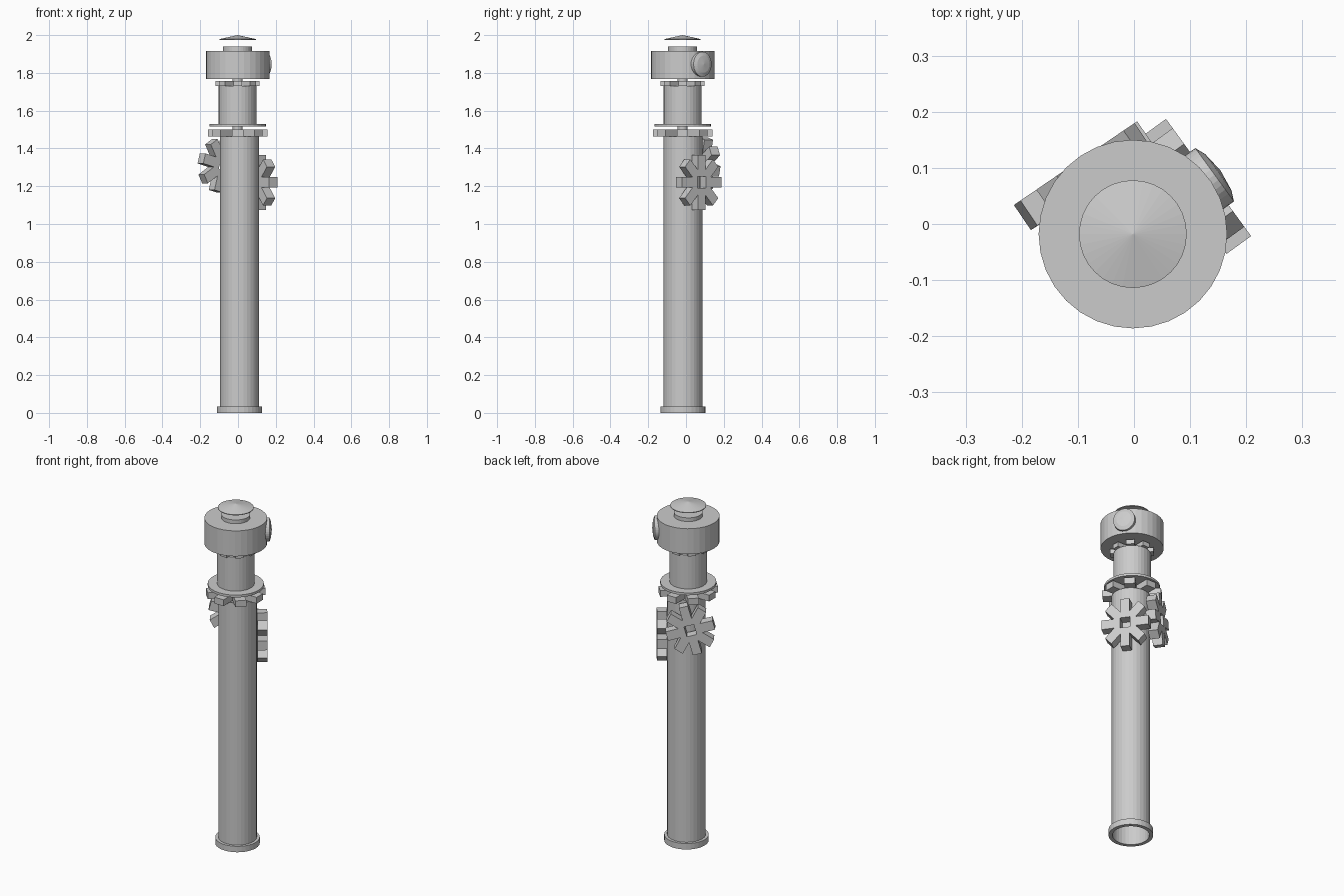
import bpy, bmesh, math
from mathutils import Matrix, Vector

default = bpy.data.objects.get("Cube")
if default:
    bpy.data.objects.remove(default, do_unlink=True)

grey = bpy.data.materials.new("plain_grey")
grey.use_nodes = True
grey.diffuse_color = (0.6, 0.6, 0.6, 1)
grey.node_tree.nodes["Principled BSDF"].inputs["Base Color"].default_value = (0.6, 0.6, 0.6, 1)

SHAFT = Vector((0.008, -0.016, 0))   # axis of the long shaft
UPPER = Vector((-0.002, -0.018, 0))  # axis of everything above it
SIDES = 32


def add_object(name, bm, matrix):
    bmesh.ops.recalc_face_normals(bm, faces=bm.faces)
    mesh = bpy.data.meshes.new(name)
    bm.to_mesh(mesh)
    bm.free()
    mesh.materials.append(grey)
    obj = bpy.data.objects.new(name, mesh)
    obj.matrix_world = matrix
    bpy.context.collection.objects.link(obj)
    return obj


def lathe(name, profile, matrix, closed=False):
    """Spin (radius, height) points about z; closed joins the profile into a ring."""
    bm = bmesh.new()
    pts = [bm.verts.new((r, 0, z)) for r, z in profile]
    pairs = list(zip(pts, pts[1:] + pts[:1])) if closed else list(zip(pts, pts[1:]))
    edges = [bm.edges.new(p) for p in pairs]
    bmesh.ops.spin(bm, geom=pts + edges, axis=(0, 0, 1), cent=(0, 0, 0),
                   angle=math.tau, steps=SIDES, use_merge=True)
    bmesh.ops.remove_doubles(bm, verts=bm.verts, dist=0.0001)
    return add_object(name, bm, matrix)


def disc(name, radius, bottom, top, axis=UPPER):
    return lathe(name, [(0, bottom), (radius, bottom), (radius, top), (0, top)],
                 Matrix.Translation(axis))


def tube(name, inner, outer, bottom, top, axis):
    return lathe(name, [(inner, bottom), (outer, bottom), (outer, top), (inner, top)],
                 Matrix.Translation(axis), closed=True)


def gear(name, radius, thickness, matrix, teeth=8):
    """Star-like gear with straight teeth and a square hole, centred on its origin."""
    bm = bmesh.new()
    half = radius * 0.19
    valley = half / math.sin(math.pi / teeth)
    outline = []
    for i in range(teeth):
        turn = Matrix.Rotation(math.tau * i / teeth, 3, 'Z')
        root = Matrix.Rotation(-math.pi / teeth, 3, 'Z') @ Vector((valley, 0, 0))
        for p in (root, Vector((radius, -half, 0)), Vector((radius, half, 0))):
            outline.append(turn @ p)
    h = radius * 0.21
    hole = [Vector((x, y, 0)) for x, y in ((h, h), (-h, h), (-h, -h), (h, -h))]
    edges = []
    for loop in (outline, hole):
        vs = [bm.verts.new(p - Vector((0, 0, thickness / 2))) for p in loop]
        edges += [bm.edges.new(e) for e in zip(vs, vs[1:] + vs[:1])]
    bmesh.ops.triangle_fill(bm, edges=edges, use_beauty=True, normal=(0, 0, 1))
    grown = bmesh.ops.extrude_face_region(bm, geom=bm.faces[:], use_keep_orig=True)
    top = [v for v in grown["geom"] if isinstance(v, bmesh.types.BMVert)]
    bmesh.ops.translate(bm, verts=top, vec=(0, 0, thickness))
    return add_object(name, bm, matrix)


def facing(centre, degrees, roll=0):
    """Frame whose z looks outward at a compass angle, slightly narrowed sideways."""
    a = math.radians(degrees)
    n = Vector((math.cos(a), math.sin(a), 0))
    u = Vector((-n.y, n.x, 0)) * 0.89
    frame = Matrix((u, Vector((0, 0, 1)), n)).transposed().to_4x4()
    return Matrix.Translation(centre) @ frame @ Matrix.Rotation(math.radians(roll), 4, 'Z')


# Hollow shaft with a foot ring
tube("shaft", 0.098, 0.103, 0.005, 1.463, SHAFT)
tube("foot_ring", 0.098, 0.119, 0, 0.035, SHAFT)

# Two gears on the shaft's back corners
gear("left_side_gear", 0.145, 0.054, facing((0.111, 0.067, 1.22), 36))
gear("right_side_gear", 0.145, 0.054, facing((-0.089, 0.086, 1.313), 126, 15))

# Collar: flat gear, flange, neck and small gear
gear("collar_gear", 0.157, 0.037, Matrix.Translation(UPPER + Vector((0, 0, 1.4815))))
disc("flange", 0.15, 1.516, 1.53)
disc("neck", 0.1, 1.53, 1.73)
gear("neck_gear", 0.116, 0.027, Matrix.Translation(UPPER + Vector((0, 0, 1.7435))))
disc("lower_peg", 0.027, 1.463, 1.516)
disc("upper_peg", 0.027, 1.73, 1.767)

# Head, button and floating cap
disc("head", 0.168, 1.767, 1.917)
disc("button", 0.077, 1.917, 1.939)
lathe("cap", [(0, 1.975), (0.096, 1.975), (0.096, 1.979), (0, 2.0)], Matrix.Translation(UPPER))

# Domed knob on the side of the head
lathe("head_knob", [(0, 0.14), (0.066, 0.14), (0.066, 0.18), (0.045, 0.188), (0, 0.193)],
      facing(UPPER + Vector((0, 0, 1.846)), 36))
